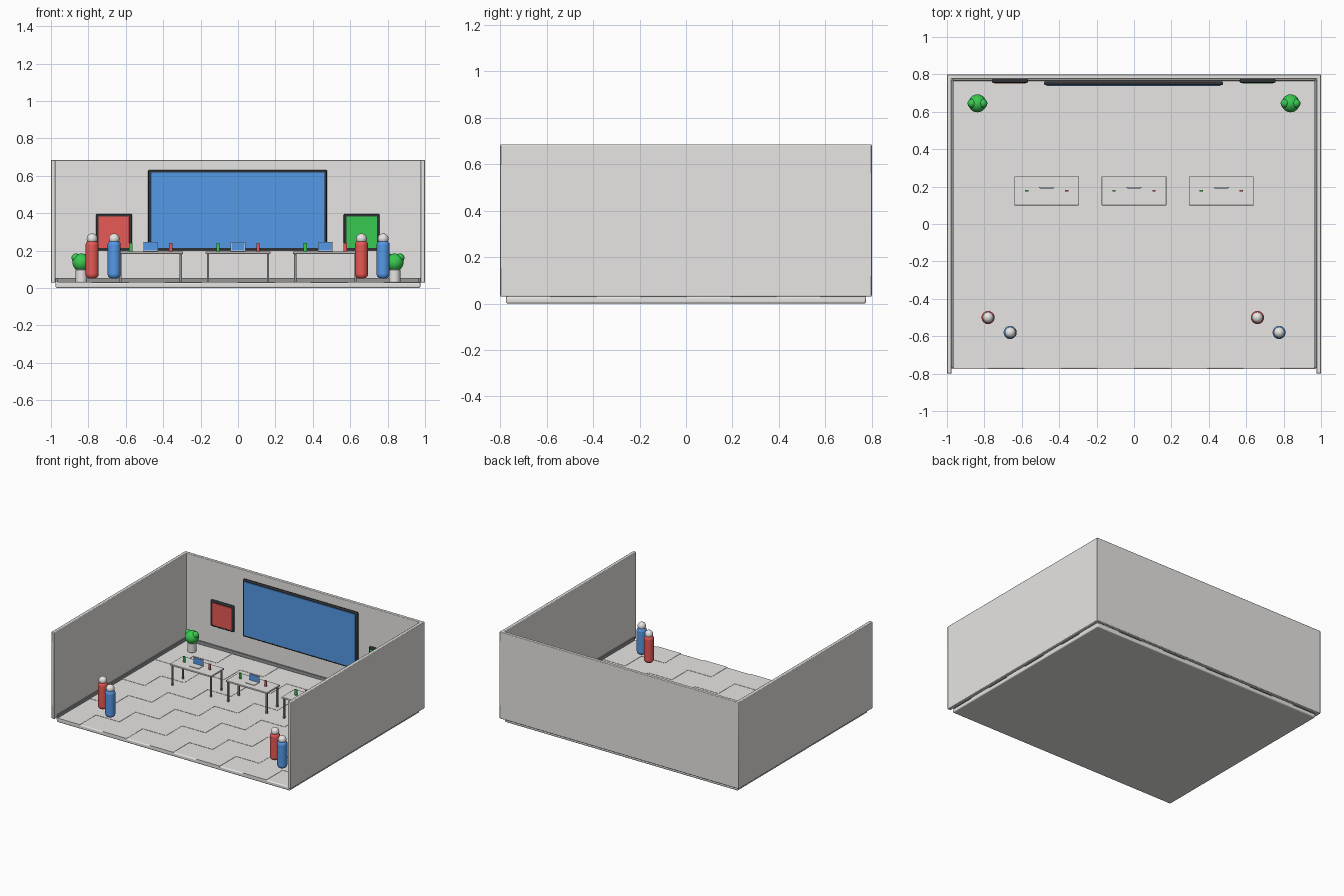
import bpy
import math

if "Cube" in bpy.data.objects:
    bpy.data.objects.remove(bpy.data.objects["Cube"], do_unlink=True)


def material(name, rgb):
    m = bpy.data.materials.new(name)
    m.use_nodes = True
    m.diffuse_color = (*rgb, 1)
    m.node_tree.nodes["Principled BSDF"].inputs["Base Color"].default_value = (*rgb, 1)
    return m


LIGHT = material("light grey", (0.8, 0.79, 0.77))
TRIM = material("mid grey", (0.3, 0.3, 0.3))
BLACK = material("charcoal", (0.03, 0.032, 0.036))
RED = material("red", (0.8, 0.1, 0.09))
BLUE = material("blue", (0.09, 0.32, 0.8))
GREEN = material("green", (0.04, 0.58, 0.08))


def finish(name, mat, bevel=0, segments=2):
    ob = bpy.context.object
    ob.name = name
    ob.data.materials.append(mat)
    bpy.ops.object.transform_apply(location=False, rotation=False, scale=True)
    if bevel:
        mod = ob.modifiers.new("rounded edges", "BEVEL")
        mod.width = bevel
        mod.segments = segments
    bpy.ops.object.shade_smooth_by_angle(angle=math.radians(35))
    return ob


def box(name, mat, x, y, z, bevel=0, segments=2):
    """Box from (low, high) pairs along each axis."""
    ends = (x, y, z)
    bpy.ops.mesh.primitive_cube_add(size=1, location=[(a + b) / 2 for a, b in ends])
    bpy.context.object.scale = [b - a for a, b in ends]
    return finish(name, mat, bevel, segments)


def ball(name, mat, place, r):
    bpy.ops.mesh.primitive_uv_sphere_add(radius=r, segments=24, ring_count=14, location=place)
    return finish(name, mat)


def cylinder(name, mat, x, y, z, r, bevel=0, segments=2):
    bpy.ops.mesh.primitive_cylinder_add(vertices=24, radius=r, depth=z[1] - z[0],
                                        location=(x, y, sum(z) / 2))
    return finish(name, mat, bevel, segments)


# Floor slab and alternating raised tiles
FLOOR = 0.03
box("floor", LIGHT, (-0.975, 0.975), (-0.775, 0.775), (0, FLOOR), 0.008, 3)
tile_w, tile_d = 0.195, 0.19375
for i in range(10):
    for j in range(8):
        if (i + j) % 2 == 0:
            x, y = -0.975 + i * tile_w, -0.775 + j * tile_d
            box("floor_tile", LIGHT, (x, x + tile_w), (y, y + tile_d), (0.02, FLOOR + 0.002))

# Walls and skirting
WALL = (FLOOR, 0.685)
box("back_wall", LIGHT, (-1, 1), (0.775, 0.8), WALL, 0.004)
box("back_skirting", TRIM, (-0.97, 0.97), (0.765, 0.776), (FLOOR, 0.055), 0.002)
for side, s in (("left", 1), ("right", -1)):
    box(side + "_wall", LIGHT, sorted((s * 0.975, s)), (-0.8, 0.8), WALL, 0.004)
    box(side + "_skirting", TRIM, sorted((s * 0.965, s * 0.976)), (-0.77, 0.77),
        (FLOOR, 0.055), 0.002)


# Framed wall panels
def panel(name, mat, x, z, y, margin):
    box(name + "_frame", BLACK, x, y, z, 0.006, 3)
    box(name + "_face", mat, (x[0] + margin, x[1] - margin), (y[0] - 0.004, y[0] + 0.004),
        (z[0] + margin, z[1] - margin), 0.001)


panel("main_screen", BLUE, (-0.48, 0.475), (0.2, 0.632), (0.742, 0.762), 0.013)
panel("right_board", RED, (-0.76, -0.567), (0.2, 0.396), (0.755, 0.775), 0.014)
panel("left_board", GREEN, (0.565, 0.757), (0.2, 0.396), (0.755, 0.775), 0.014)

# Desks with laptops and standing cards
DESK = 0.195
for cx in (-0.467, 0, 0.467):
    box("desk_top", LIGHT, (cx - 0.173, cx + 0.173), (0.1, 0.255), (0.183, DESK), 0.002)
    for lx in (cx - 0.161, cx + 0.161):
        for ly in (0.115, 0.24):
            box("desk_leg", TRIM, (lx - 0.006, lx + 0.006), (ly - 0.006, ly + 0.006),
                (FLOOR, 0.184), 0.001)
    box("laptop_base", LIGHT, (cx - 0.038, cx + 0.038), (0.142, 0.195), (DESK, DESK + 0.004))
    box("laptop_lid", LIGHT, (cx - 0.04, cx + 0.04), (0.193, 0.198), (DESK, 0.247))
    box("laptop_screen", BLUE, (cx - 0.036, cx + 0.036), (0.191, 0.194), (DESK + 0.006, 0.243))
    for dx, mat in ((-0.107, GREEN), (0.107, RED)):
        box("desk_card", mat, (cx + dx - 0.009, cx + dx + 0.009), (0.175, 0.181),
            (DESK, 0.24))

# Potted plants in the back corners
for px in (-0.837, 0.837):
    cylinder("plant_pot", LIGHT, px, 0.645, (FLOOR, 0.1), 0.031, 0.004)
    ball("foliage", GREEN, (px, 0.645, 0.137), 0.048)
    for dx in (-0.029, 0.029):
        ball("foliage_lobe", GREEN, (px + dx, 0.645, 0.161), 0.024)

# Visitors: rounded body with a ball head
for x, y, mat in ((-0.78, -0.5, RED), (-0.662, -0.58, BLUE),
                  (0.66, -0.5, RED), (0.776, -0.58, BLUE)):
    cylinder("visitor_body", mat, x, y, (0.05, 0.255), 0.035, 0.025, 6)
    ball("visitor_head", LIGHT, (x, y, 0.263), 0.029)
